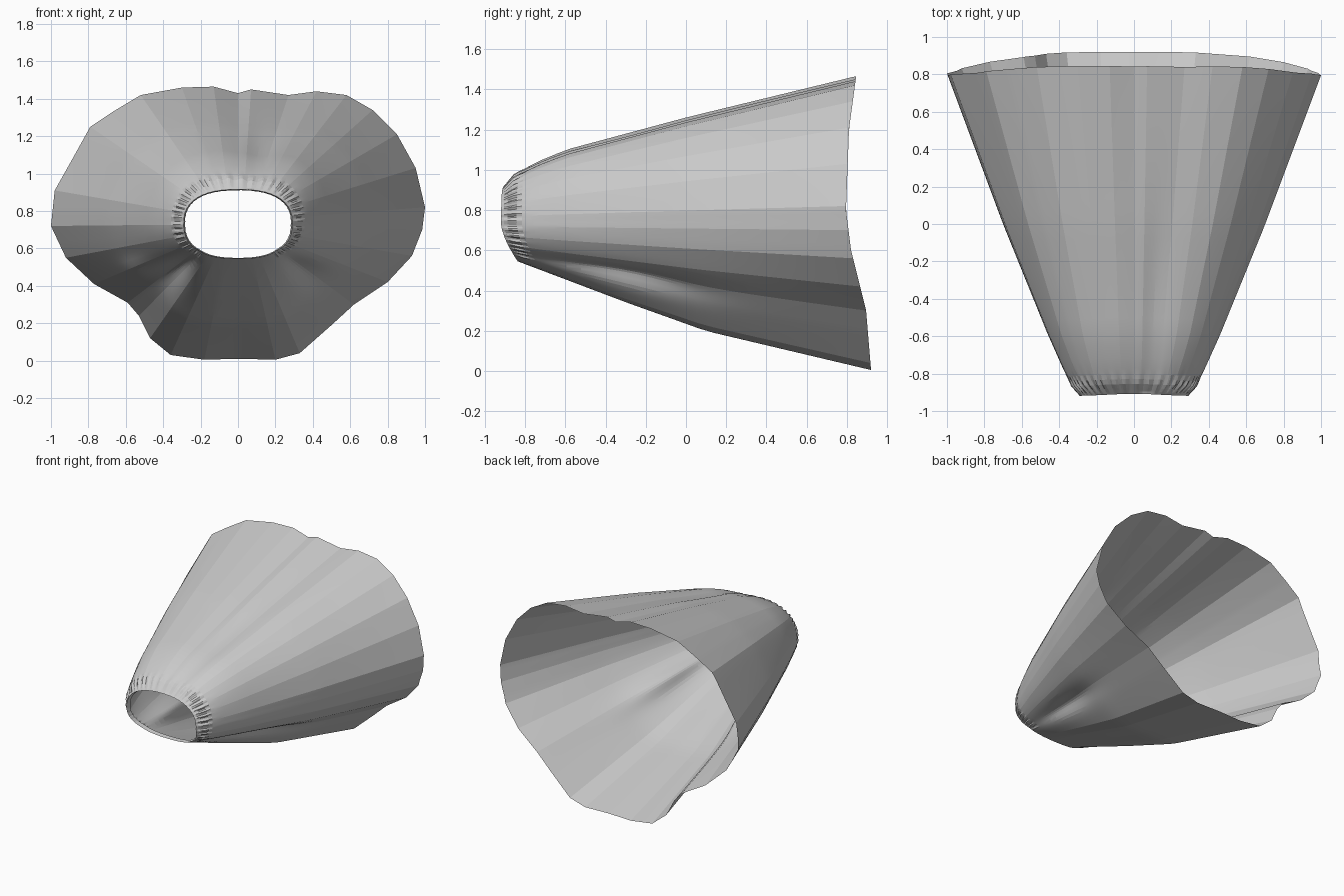
import bpy, bmesh, math

if "Cube" in bpy.data.objects:
    bpy.data.objects.remove(bpy.data.objects["Cube"])

# Hem outline seen from the front (x, z), anticlockwise from the right
HEM = [(1, .82), (.95, 1.03), (.85, 1.21), (.72, 1.34), (.58, 1.42), (.42, 1.44),
       (.27, 1.42), (.07, 1.45), (0, 1.43), (-.13, 1.465), (-.3, 1.46), (-.52, 1.42),
       (-.67, 1.33), (-.79, 1.25), (-.89, 1.07), (-.98, .91), (-1, .72), (-.92, .55),
       (-.77, .41), (-.59, .31), (-.53, .24), (-.47, .12), (-.36, .03), (-.18, .005),
       (.0, .01), (.2, .005), (.33, .04), (.5, .19), (.62, .3), (.8, .42), (.93, .56), (.985, .7)]

# Depth of the hem by height, and how quickly each side flares along the length
HEM_Y = [(0, .92), (.3, .895), (.6, .82), (.8, .795), (1.2, .81), (1.46, .845)]
FLARE_TOP = [(0, 0), (.034, .12), (.097, .23), (.18, .34), (.52, .63), (1, 1)]
FLARE_SIDE = [(0, 0), (.03, .055), (.07, .11), (.19, .24), (.53, .575), (1, 1)]
FLARE_BOTTOM = [(0, 0), (.307, .38), (.534, .645), (1, 1)]

SUB = 6        # columns per hem segment
STEPS = [0, .008, .018, .03, .045, .06, .08] + [.11 + .89 * i / 22 for i in range(23)]


def interp(table, v):
    v = min(max(v, table[0][0]), table[-1][0])
    for (a, fa), (b, fb) in zip(table, table[1:]):
        if v <= b:
            return fa + (fb - fa) * (v - a) / (b - a)


def bump(v, centre, width):
    return math.exp(-((v - centre) / width) ** 2)


def waist_point(a):
    # Flattened oval opening whose lower edge leans back
    c, s = math.cos(a), math.sin(a)
    x = .29 * math.copysign(abs(c) ** .82, c)
    z = .735 + (.18 if s > 0 else .19) * math.copysign(abs(s) ** .82, s)
    y = -.92 + .08 * max(0, (.74 - z) / .19) ** 1.6
    if s > 0:
        y += .012 * bump(x, 0, .2)
    return x, y, z


def skirt_point(hx, hz, t):
    a = math.atan2((hz - .735) * 1.38, hx)
    wx, wy, wz = waist_point(a)
    s = math.sin(a)
    e = interp(FLARE_SIDE, t)
    e += s * s * (interp(FLARE_TOP if s > 0 else FLARE_BOTTOM, t) - e)
    # Long hollows beside the lower panel and soft creases on top
    e -= .10 * bump(t, .33, .2) * (bump(a, -.80, .16) + bump(a, -2.32, .16))
    e += .03 * bump(t, .5, .12) * bump(a, -2.6, .12)
    e -= .035 * bump(t, .3, .3) * bump(a, 1.4, .12) * (t > 0)
    # Gathers just behind the waist
    e += .012 * math.sin(46 * a) * bump(t, .03, .02) * (1 if abs(s + 1) > .2 else 0)
    y = wy + (interp(HEM_Y, hz) - wy) * t
    return wx + (hx - wx) * e, y, wz + (hz - wz) * e


columns = []
for (x0, z0), (x1, z1) in zip(HEM, HEM[1:] + HEM[:1]):
    for k in range(SUB):
        f = k / SUB
        columns.append((x0 + (x1 - x0) * f, z0 + (z1 - z0) * f))

bm = bmesh.new()
rings = []
# Turned-in lip inside the waist opening
lip = []
for hx, hz in columns:
    x, y, z = skirt_point(hx, hz, 0)
    lip.append(bm.verts.new((x * .975, y + .035, .735 + (z - .735) * .975)))
rings.append(lip)
# Skirt body rings from waist to hem
for t in STEPS:
    rings.append([bm.verts.new(skirt_point(hx, hz, t)) for hx, hz in columns])

n = len(columns)
for r0, r1 in zip(rings, rings[1:]):
    for i in range(n):
        j = (i + 1) % n
        bm.faces.new((r0[i], r0[j], r1[j], r1[i]))
bmesh.ops.recalc_face_normals(bm, faces=bm.faces)
# Make the cloth face outwards
bm.normal_update()
if sum(f.normal.x * f.calc_center_median().x for f in bm.faces) < 0:
    bmesh.ops.reverse_faces(bm, faces=bm.faces)

mesh = bpy.data.meshes.new("skirt")
bm.to_mesh(mesh)
bm.free()
skirt = bpy.data.objects.new("skirt", mesh)
bpy.context.collection.objects.link(skirt)
bpy.context.view_layer.objects.active = skirt
skirt.select_set(True)
bpy.ops.object.shade_smooth_by_angle(angle=math.radians(7))
